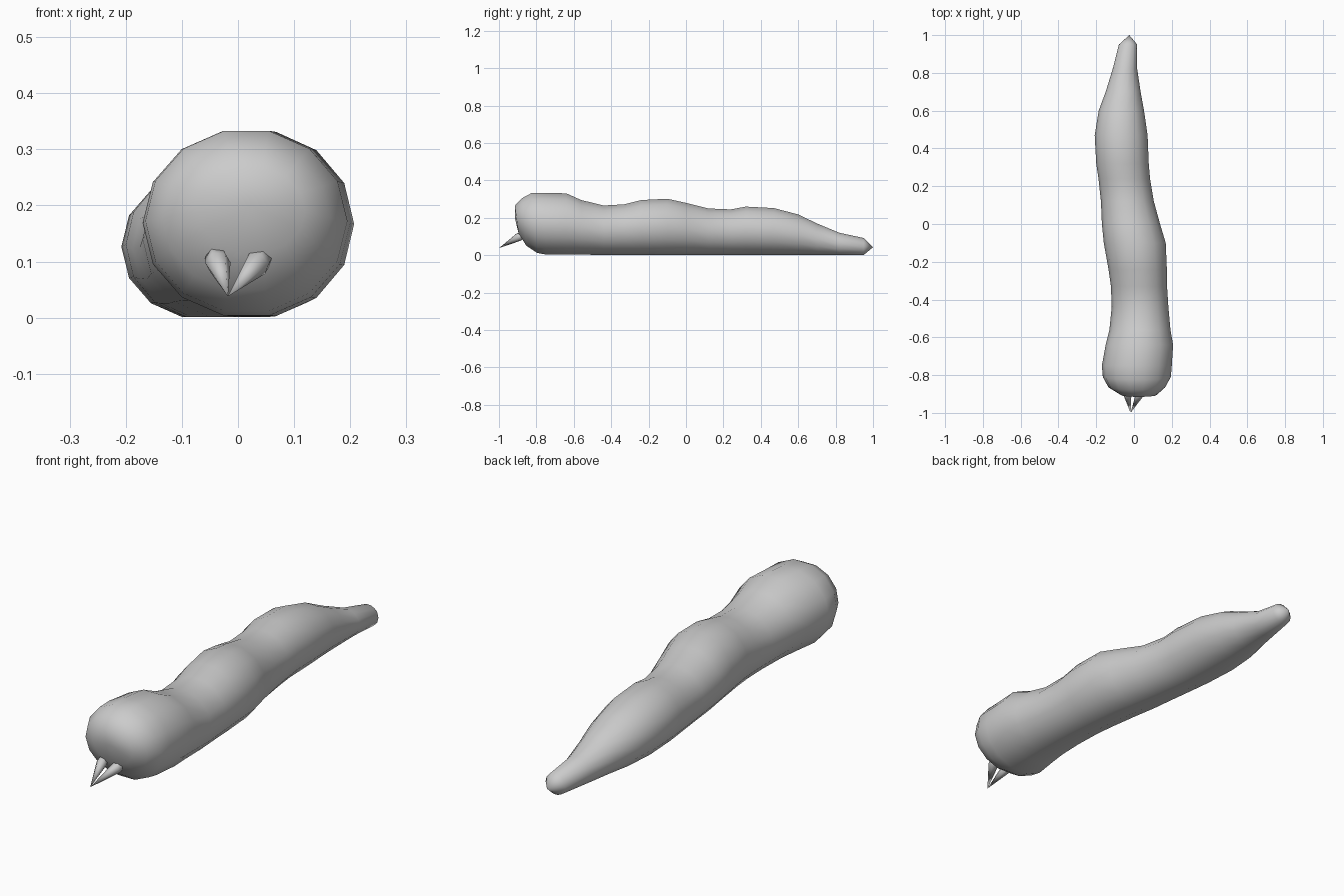
import bpy, bmesh, math
from mathutils import Vector

if "Cube" in bpy.data.objects:
    bpy.data.objects.remove(bpy.data.objects["Cube"])

SIDES = 14

# Body stations: y, left x, right x, bottom z, top z, lean (bottom set back in y)
STATIONS = [
    (-0.905, -0.07, 0.12, 0.115, 0.265, 0.010),
    (-0.865, -0.135, 0.165, 0.050, 0.305, 0.012),
    (-0.81, -0.165, 0.195, 0.012, 0.333, 0.015),
    (-0.75, -0.17, 0.20, 0.004, 0.333, 0),
    (-0.64, -0.15, 0.207, 0.003, 0.331, 0),
    (-0.56, -0.13, 0.193, 0.003, 0.295, 0),
    (-0.44, -0.118, 0.182, 0.002, 0.266, 0),
    (-0.33, -0.122, 0.175, 0.002, 0.272, 0),
    (-0.24, -0.135, 0.174, 0.001, 0.295, 0),
    (-0.10, -0.160, 0.168, 0.001, 0.302, 0),
    (0.00, -0.170, 0.138, 0.001, 0.280, 0),
    (0.12, -0.175, 0.105, 0.001, 0.250, 0),
    (0.24, -0.188, 0.085, 0.001, 0.245, 0),
    (0.32, -0.200, 0.078, 0.001, 0.260, 0),
    (0.47, -0.208, 0.072, 0.001, 0.252, 0),
    (0.60, -0.187, 0.053, 0.001, 0.218, 0),
    (0.70, -0.150, 0.035, 0.001, 0.170, 0),
    (0.82, -0.113, 0.017, 0.001, 0.120, 0),
    (0.95, -0.080, 0.017, 0.001, 0.092, 0),
]


def finish(name, bm):
    bmesh.ops.recalc_face_normals(bm, faces=bm.faces)
    for f in bm.faces:
        f.smooth = True
    me = bpy.data.meshes.new(name)
    bm.to_mesh(me)
    bm.free()
    ob = bpy.data.objects.new(name, me)
    bpy.context.collection.objects.link(ob)
    return ob


def skin(bm, rings, start, end):
    """Bridge rings and close both ends with a fan."""
    n = len(rings[0])
    for a, b in zip(rings, rings[1:]):
        for i in range(n):
            j = (i + 1) % n
            bm.faces.new((a[i], a[j], b[j], b[i]))
    for ring, tip in ((rings[0], start), (rings[-1], end)):
        v = bm.verts.new(tip)
        for i in range(n):
            bm.faces.new((ring[i], ring[(i + 1) % n], v))


# Body: lofted worm with a blunt head and tapering tail
bm = bmesh.new()
rings = []
flat = math.cos(math.pi / SIDES)
for y, x0, x1, z0, z1, lean in STATIONS:
    ring = []
    for i in range(SIDES):
        a = 2 * math.pi * (i + 0.5) / SIDES
        s, c = math.sin(a), math.cos(a) / flat
        ring.append(bm.verts.new(((x0 + x1) / 2 + s * (x1 - x0) / 2,
                                  y - lean * c,
                                  (z0 + z1) / 2 + c * (z1 - z0) / 2)))
    rings.append(ring)
skin(bm, rings, (0.025, -0.915, 0.2), (-0.025, 1.0, 0.043))
finish("body", bm)


# Fangs: two six-sided spikes meeting at one tip
def fang(name, base):
    tip = Vector((-0.018, -1.0, 0.038))
    base = Vector(base)
    axis = (base - tip).normalized()
    u = axis.cross(Vector((0, 0, 1))).normalized()
    w = axis.cross(u)
    bm = bmesh.new()
    rings = []
    for p, r in ((base, 0.023), (base + axis * 0.03, 0.018)):
        rings.append([bm.verts.new(p + r * (math.cos(k * math.pi / 3) * u + math.sin(k * math.pi / 3) * w))
                      for k in range(6)])
    skin(bm, rings, tip, base + axis * 0.035)
    finish(name, bm)


fang("fang_left", (-0.036, -0.895, 0.098))
fang("fang_right", (0.034, -0.895, 0.096))
